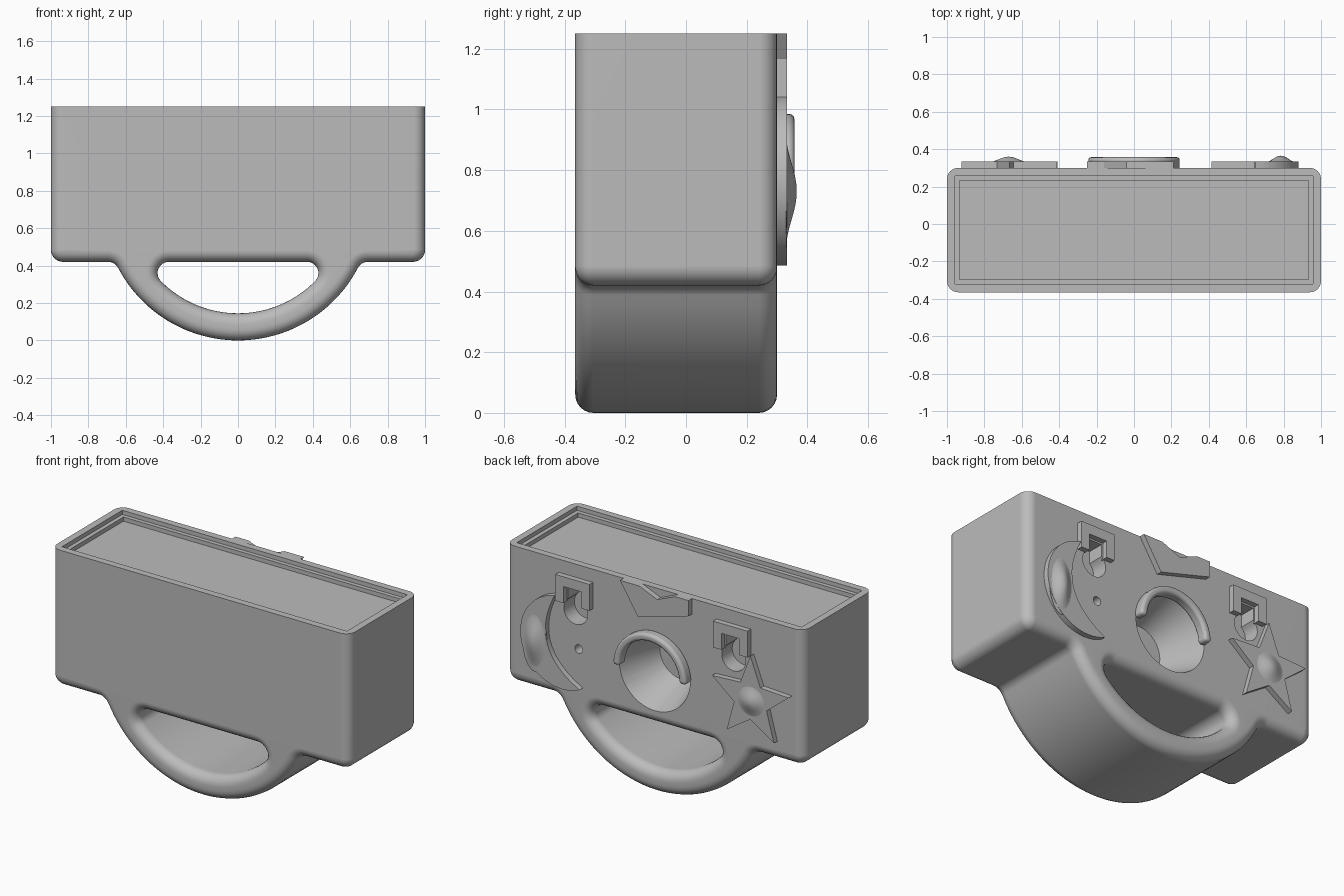
import bpy, bmesh
from math import sin, cos, pi, radians, atan2, sqrt, degrees
from mathutils import Vector

if "Cube" in bpy.data.objects:
    bpy.data.objects.remove(bpy.data.objects["Cube"], do_unlink=True)

FRONT, BACK, TOP, FLOOR = -0.365, 0.30, 1.25, 0.42
ROUND = 0.06

grey = bpy.data.materials.new("plain grey")
grey.use_nodes = True
grey.diffuse_color = (0.5, 0.5, 0.5, 1)
grey.node_tree.nodes["Principled BSDF"].inputs["Base Color"].default_value = (0.5, 0.5, 0.5, 1)


def make_object(name, bm):
    bmesh.ops.recalc_face_normals(bm, faces=bm.faces)
    mesh = bpy.data.meshes.new(name)
    bm.to_mesh(mesh)
    bm.free()
    mesh.materials.append(grey)
    obj = bpy.data.objects.new(name, mesh)
    bpy.context.collection.objects.link(obj)
    return obj


def activate(obj):
    bpy.ops.object.select_all(action='DESELECT')
    obj.select_set(True)
    bpy.context.view_layer.objects.active = obj


def smooth(obj, angle=35):
    activate(obj)
    bpy.ops.object.shade_smooth_by_angle(angle=radians(angle))


def plate(name, outline, y0, y1, scale=1.0):
    """Extrude an (x, z) outline along y, optionally tapering about its centre."""
    bm = bmesh.new()
    mid = sum((Vector(p) for p in outline), Vector((0, 0))) / len(outline)
    near = [bm.verts.new((x, y0, z)) for x, z in outline]
    ends = [mid + (Vector(p) - mid) * scale for p in outline]
    far = [bm.verts.new((p.x, y1, p.y)) for p in ends]
    bm.faces.new(near)
    bm.faces.new(far)
    for i in range(len(near)):
        j = (i + 1) % len(near)
        bm.faces.new((near[i], near[j], far[j], far[i]))
    return make_object(name, bm)


def arc(cx, cz, r, a0, a1, n):
    angles = [radians(a0 + (a1 - a0) * i / n) for i in range(n + 1)]
    return [(cx + r * cos(a), cz + r * sin(a)) for a in angles]


def box(x0, x1, z0, z1):
    return [(x0, z0), (x1, z0), (x1, z1), (x0, z1)]


def cut(target, cutter):
    mod = target.modifiers.new("cut", 'BOOLEAN')
    mod.operation, mod.solver, mod.object = 'DIFFERENCE', 'EXACT', cutter
    activate(target)
    bpy.ops.object.modifier_apply(modifier=mod.name)
    bpy.data.objects.remove(cutter, do_unlink=True)


# Outline arcs carry an outward normal so the rounded edge can be offset from them
def normal_arc(cx, cz, r, a0, a1, n, sign):
    pts = arc(cx, cz, r, a0, a1, n)
    return [(Vector(p), sign * (Vector(p) - Vector((cx, cz))) / r) for p in pts]


def mirrored(half):
    flip = Vector((-1, 1))
    other = [(p * flip, n * flip) for p, n in reversed(half)]
    return half + [q for q in other if abs(q[0].x) > 1e-4]


R_OUT, R_IN, CZ, FIL = 0.724, 0.579, 0.724, 0.06
drop = CZ - FLOOR + FIL
x_out = sqrt((R_OUT + FIL) ** 2 - drop ** 2)
x_in = sqrt((R_IN - FIL) ** 2 - drop ** 2)
a_out, a_in = degrees(atan2(drop, x_out)), degrees(atan2(drop, x_in))
outer = mirrored(
    [(Vector((-1, 1.4)), Vector((-1, 0)))]
    + normal_arc(-0.935, FLOOR + 0.065, 0.065, 180, 270, 8, 1)
    + normal_arc(-x_out, FLOOR - FIL, FIL, 90, a_out, 8, -1)
    + normal_arc(0, CZ, R_OUT, 180 + a_out, 270, 20, 1)[1:])
hole = mirrored(
    normal_arc(-x_in, FLOOR - FIL, FIL, 90, 180 + a_in, 10, -1)
    + normal_arc(0, CZ, R_IN, 180 + a_in, 270, 16, -1)[1:])

# Body and carrying handle in one rounded solid
bm = bmesh.new()
steps = [(ROUND * (1 - sin(t)), ROUND * (1 - cos(t))) for t in [i * pi / 12 for i in range(7)]]
rings = [(inset, FRONT + d) for inset, d in steps] + [(inset, BACK - d) for inset, d in reversed(steps)]
caps = [[], []]
for loop in (outer, hole):
    count = len(loop)
    rows = []
    for inset, y in rings:
        pts = [p - n * inset for p, n in loop]
        rows.append([bm.verts.new((p.x, y, p.y)) for p in pts])
    for a, b in zip(rows, rows[1:]):
        for i in range(count):
            j = (i + 1) % count
            bm.faces.new((a[i], a[j], b[j], b[i]))
    for cap, row in zip(caps, (rows[0], rows[-1])):
        cap += [bm.edges.get((row[i], row[(i + 1) % count])) for i in range(count)]
for cap in caps:
    bmesh.ops.triangle_fill(bm, edges=cap, use_beauty=True)
bmesh.ops.bisect_plane(bm, geom=bm.verts[:] + bm.edges[:] + bm.faces[:],
                       plane_co=(0, 0, TOP), plane_no=(0, 0, 1), clear_outer=True)
bmesh.ops.holes_fill(bm, edges=[e for e in bm.edges if e.is_boundary], sides=0)
body = make_object("body_with_handle", bm)

# Two-step recess in the top
for inset, depth in ((0.043, 0.025), (0.068, 0.05)):
    cut(body, plate("recess_cutter", box(inset - 1, 1 - inset, TOP - depth, TOP + 0.2),
                    FRONT + inset, BACK - inset))

# Tapered round socket in the back
cut(body, plate("socket_cutter", arc(0, 0.74, 0.245, 0, 351, 39), BACK + 0.02, BACK - 0.26, 0.6))

# Key slots with their raised frames
for side, name in ((1, "left"), (-1, "right")):
    x = 0.53 * side
    slot = arc(x, 0.965, 0.08, 130, 410, 24) + [(x + 0.052, 1.10), (x - 0.052, 1.10)]
    cut(body, plate("slot_cutter", slot, BACK - 0.10, BACK + 0.05))
    frame = [(x - 0.115, 1.01), (x - 0.06, 1.01), (x - 0.06, 1.11), (x + 0.06, 1.11),
             (x + 0.06, 1.01), (x + 0.115, 1.01), (x + 0.115, 1.17), (x - 0.115, 1.17)]
    plate(name + "_slot_frame", frame, BACK - 0.01, BACK + 0.033)

# Small pin hole
cut(body, plate("pin_cutter", arc(0.51, 0.74, 0.026, 0, 345, 23), BACK - 0.08, BACK + 0.05))
smooth(body)
body.modifiers.new("even_normals", 'WEIGHTED_NORMAL').keep_sharp = True

# Half-ring lip over the socket
lip = plate("socket_lip", arc(0, 0.74, 0.245, 0, 180, 32) + arc(0, 0.74, 0.2, 180, 0, 32),
            BACK - 0.01, BACK + 0.057)
bevel = lip.modifiers.new("soft_edge", 'BEVEL')
bevel.width, bevel.segments, bevel.limit_method = 0.016, 3, 'ANGLE'
smooth(lip)

# Angular emblem at the top edge
plate("top_emblem", [(0.21, TOP), (0.09, 1.06), (-0.25, 1.155), (-0.25, TOP),
                     (-0.16, TOP), (-0.04, 1.2), (0.08, TOP)], BACK - 0.01, BACK + 0.033)

# Star emblem
star = []
for i in range(10):
    r, a = (0.27, 0.115)[i % 2], pi / 2 + i * pi / 5
    star.append((-0.665 + r * cos(a), 0.755 + r * sin(a)))
plate("star_emblem", star, BACK - 0.01, BACK + 0.033)

# Crescent emblem
crescent = arc(0.6, 0.765, 0.28, -115, 80, 32)
tip_low, tip_high = Vector(crescent[0]), Vector(crescent[-1])
chord = tip_high - tip_low
across = Vector((chord.y, -chord.x)).normalized()
for i in range(1, 24):
    t = i / 24
    p = tip_high - chord * t + across * 0.14 * 4 * t * (1 - t)
    crescent.append((p.x, p.y))
smooth(plate("crescent_emblem", crescent, BACK - 0.01, BACK + 0.033))


# Soft swellings on the emblems, bell shaped
def swelling(name, x, z, rx, rz, height):
    bm = bmesh.new()
    rows = []
    for k in range(8):
        s = 1 - k / 8
        y = BACK + 0.03 + height * (0.5 + 0.5 * cos(pi * s))
        rows.append([bm.verts.new((x + rx * s * cos(a), y, z + rz * s * sin(a)))
                     for a in [i * pi / 14 for i in range(28)]])
    tip = bm.verts.new((x, BACK + 0.03 + height, z))
    for a, b in zip(rows, rows[1:]):
        for i in range(28):
            bm.faces.new((a[i], a[i - 1], b[i - 1], b[i]))
    for i in range(28):
        bm.faces.new((rows[-1][i], rows[-1][i - 1], tip))
    bm.faces.new(rows[0])
    smooth(make_object(name, bm), 60)


swelling("star_swelling", -0.67, 0.75, 0.11, 0.11, 0.03)
swelling("crescent_swelling", 0.785, 0.73, 0.085, 0.19, 0.035)
